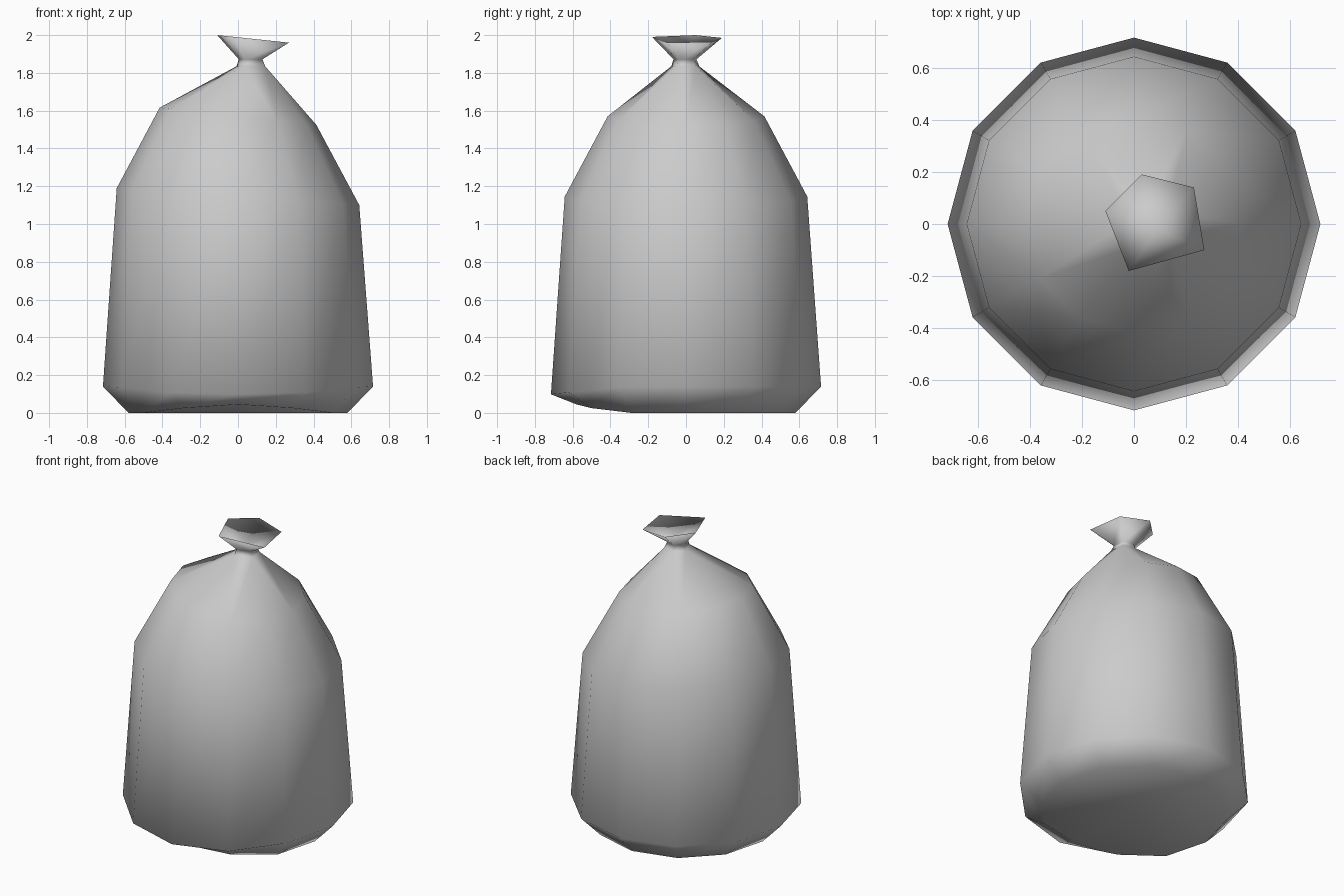
import bpy
import bmesh
from math import cos, sin, pi

cube = bpy.data.objects.get("Cube")
if cube:
    bpy.data.objects.remove(cube, do_unlink=True)

grey = bpy.data.materials.new("plain grey cloth")
grey.use_nodes = True
colour = (0.6, 0.6, 0.6, 1)
grey.diffuse_color = colour
grey.node_tree.nodes["Principled BSDF"].inputs["Base Color"].default_value = colour

SIDES = 12
bm = bmesh.new()


def round_ring(radius, height):
    """Ring of vertices whose height follows a rule of x and y."""
    ring = []
    for i in range(SIDES):
        a = 2 * pi * i / SIDES
        x, y = radius * cos(a), radius * sin(a)
        ring.append(bm.verts.new((x, y, height(x, y))))
    return ring


def gathered_ring(scale, height):
    """Scaled copy of the five-cornered mouth outline."""
    ring = []
    for mx, my in MOUTH:
        x = CX + (mx - CX) * scale
        y = CY + (my - CY) * scale
        ring.append(bm.verts.new((x, y, height(x))))
    return ring


def skin(low, high):
    n = len(low)
    for i in range(n):
        j = (i + 1) % n
        bm.faces.new((low[i], low[j], high[j], high[i]))


def fan(ring, centre):
    tip = bm.verts.new(centre)
    for i, v in enumerate(ring):
        bm.faces.new((v, ring[(i + 1) % len(ring)], tip))


def ring_edges(ring):
    return [bm.edges.get((v, ring[(i + 1) % len(ring)])) for i, v in enumerate(ring)]


# Filled body: base, bulge, waist and shoulder
base = round_ring(0.58, lambda x, y: max(0, -y - 0.4) * 0.25)
bulge = round_ring(0.715, lambda x, y: 0.14 - max(0, -y - 0.3) * 0.1)
waist = round_ring(0.642, lambda x, y: 1.145 - 0.07 * x)
shoulder = round_ring(0.415, lambda x, y: 1.57 - 0.11 * x)
fan(base, (0, 0, 0))
for low, high in ((base, bulge), (bulge, waist), (waist, shoulder)):
    skin(low, high)

# Gathered neck, flared mouth and dished top
CX, CY = 0.06, -0.01
MOUTH = [(0.27, -0.1), (0.23, 0.14), (0.03, 0.19), (-0.11, 0.05), (-0.02, -0.18)]
neck = gathered_ring(0.4, lambda x: 1.835)
pinch = gathered_ring(0.33, lambda x: 1.872)
rim = gathered_ring(1.0, lambda x: 2.0 - 0.105 * (x + 0.11))
skin(neck, pinch)
skin(pinch, rim)
fan(rim, (0.09, -0.02, 1.9))
bmesh.ops.bridge_loops(bm, edges=ring_edges(shoulder) + ring_edges(neck))

bmesh.ops.recalc_face_normals(bm, faces=bm.faces)
for f in bm.faces:
    f.smooth = True

mesh = bpy.data.meshes.new("tied_sack")
bm.to_mesh(mesh)
bm.free()
mesh.materials.append(grey)
sack = bpy.data.objects.new("tied_sack", mesh)
bpy.context.collection.objects.link(sack)
